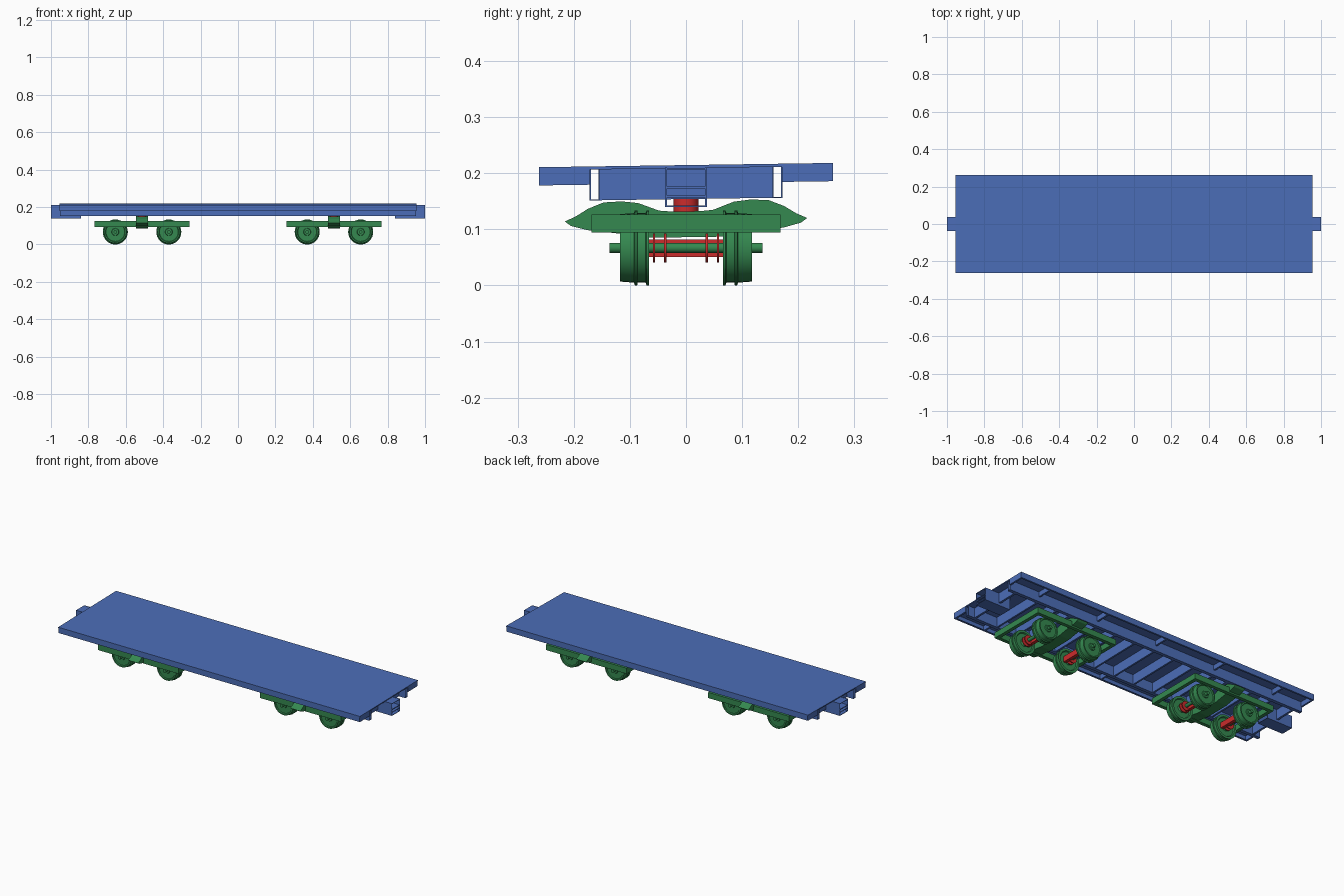
import bpy, bmesh, math
from mathutils import Matrix

if "Cube" in bpy.data.objects:
    bpy.data.objects.remove(bpy.data.objects["Cube"])

TILT = 0.0145  # body leans slightly across its width


def material(name, rgb):
    m = bpy.data.materials.new(name)
    m.diffuse_color = (*rgb, 1)
    m.use_nodes = True
    m.node_tree.nodes["Principled BSDF"].inputs["Base Color"].default_value = m.diffuse_color
    return m


BLUE = material("body_blue", (0.072, 0.155, 0.48))
GREEN = material("bogie_green", (0.035, 0.25, 0.08))
RED = material("brake_red", (0.60, 0.025, 0.025))


def finish(name, bm, mat, tilt=False, smooth=False):
    bmesh.ops.recalc_face_normals(bm, faces=bm.faces)
    if tilt:
        for v in bm.verts:
            v.co.z += v.co.y * TILT
    me = bpy.data.meshes.new(name)
    bm.to_mesh(me)
    bm.free()
    me.materials.append(mat)
    ob = bpy.data.objects.new(name, me)
    bpy.context.collection.objects.link(ob)
    if smooth:
        bpy.ops.object.select_all(action='DESELECT')
        ob.select_set(True)
        bpy.context.view_layer.objects.active = ob
        bpy.ops.object.shade_smooth_by_angle(angle=math.radians(35))
    return ob


def boxes(name, items, mat, tilt=False):
    """Each item is (x0, x1, y0, y1, z0, z1)."""
    bm = bmesh.new()
    for x0, x1, y0, y1, z0, z1 in items:
        mtx = Matrix.Translation(((x0 + x1) / 2, (y0 + y1) / 2, (z0 + z1) / 2)) @ \
            Matrix.Diagonal((abs(x1 - x0), abs(y1 - y0), abs(z1 - z0), 1))
        bmesh.ops.create_cube(bm, size=1, matrix=mtx)
    return finish(name, bm, mat, tilt)


def lathe(name, profile, centre, mat, axis='Y', steps=32):
    """Revolve closed (distance along axis, radius) points."""
    bm = bmesh.new()
    cx, cy, cz = centre
    rings = []
    for i in range(steps):
        a = 2 * math.pi * i / steps
        c, s = math.cos(a), math.sin(a)
        rings.append([bm.verts.new((cx + r * c, cy + d, cz + r * s) if axis == 'Y'
                                   else (cx + r * c, cy + r * s, cz + d))
                      for d, r in profile])
    n = len(profile)
    for i in range(steps):
        p, q = rings[i], rings[(i + 1) % steps]
        for j in range(n - 1):
            bm.faces.new((p[j], p[j + 1], q[j + 1], q[j]))
    bmesh.ops.remove_doubles(bm, verts=bm.verts, dist=1e-5)
    return finish(name, bm, mat, smooth=True)


def rod(name, d0, d1, r, centre, mat, axis='Y', steps=20):
    return lathe(name, [(d0, 0), (d0, r), (d1, r), (d1, 0)], centre, mat, axis, steps)


# Deck plate
boxes("deck", [(-0.955, 0.955, -0.262, 0.262, 0.209, 0.2145)], BLUE, True)

# Side edge channels, hollow main beams
for s, side in ((-1, "front"), (1, "back")):
    boxes(side + "_edge_channel", [
        (-0.953, 0.953, s * 0.259, s * 0.262, 0.182, 0.21),
        (-0.953, 0.953, s * 0.252, s * 0.262, 0.182, 0.185)], BLUE, True)
    boxes(side + "_main_beam", [
        (-0.952, 0.952, s * 0.153, s * 0.1555, 0.1535, 0.21),
        (-0.952, 0.952, s * 0.1695, s * 0.172, 0.1535, 0.21),
        (-0.952, 0.952, s * 0.153, s * 0.172, 0.1535, 0.1555)], BLUE, True)
    # Outer ribs between main beam and edge channel
    boxes(side + "_outer_ribs",
          [(x - 0.005, x + 0.005, s * 0.171, s * 0.26, 0.182, 0.21)
           for x in (-0.95, -0.76, -0.38, 0, 0.38, 0.76, 0.95)], BLUE, True)

# Cross ribs between the main beams
boxes("cross_ribs", [(i * 0.127 - 0.005, i * 0.127 + 0.005, -0.154, 0.154, 0.154, 0.21)
                     for i in range(-6, 7)], BLUE, True)

for e, end in ((-1, "left"), (1, "right")):
    # End beam and bolster plate above the bogie
    boxes(end + "_end_beam", [(e * 0.90, e * 0.912, -0.154, 0.154, 0.154, 0.21)], BLUE, True)
    boxes(end + "_pivot_plate", [(e * 0.47, e * 0.555, -0.154, 0.154, 0.156, 0.209)], BLUE, True)
    # Hollow coupler box with two slats in its mouth
    boxes(end + "_coupler_box", [
        (e * 0.84, e, -0.037, -0.034, 0.14, 0.21),
        (e * 0.84, e, 0.034, 0.037, 0.14, 0.21),
        (e * 0.84, e, -0.037, 0.037, 0.14, 0.1425),
        (e * 0.84, e, -0.037, 0.037, 0.2065, 0.209),
        (e * 0.93, e * 0.999, -0.035, 0.035, 0.157, 0.16),
        (e * 0.93, e * 0.999, -0.035, 0.035, 0.173, 0.176)], BLUE)

# Bolster outline across the bogie (y, z), one half, mirrored below
TOP = [(0.216, 0.117), (0.196, 0.126), (0.175, 0.139), (0.147, 0.150),
       (0.115, 0.1515), (0.085, 0.148), (0.048, 0.134), (0.025, 0.132)]
BOTTOM = [(0.07, 0.086), (0.11, 0.093), (0.175, 0.101), (0.205, 0.109)]
half = BOTTOM + TOP
outline = half + [(-y, z) for y, z in reversed(half)]

# Wheel section (offset outward, radius) with two thin flanges
WHEEL = [(0.066, 0), (0.066, 0.018), (0.072, 0.022), (0.072, 0.05), (0.066, 0.054),
         (0.066, 0.067), (0.070, 0.067), (0.072, 0.062), (0.086, 0.062), (0.087, 0.067),
         (0.091, 0.067), (0.093, 0.062), (0.118, 0.060), (0.118, 0.053), (0.113, 0.05),
         (0.113, 0.02), (0.118, 0.018), (0.118, 0)]

for e, end in ((-1, "left"), (1, "right")):
    cx = e * 0.513
    # Rectangular bogie frame
    boxes(end + "_bogie_frame", [
        (cx - 0.255, cx + 0.255, s * 0.148, s * 0.168, 0.094, 0.126) for s in (-1, 1)] + [
        (cx + s * 0.235, cx + s * 0.255, -0.15, 0.15, 0.094, 0.126) for s in (-1, 1)], GREEN)
    # Shaped bolster
    bm = bmesh.new()
    f = bm.faces.new([bm.verts.new((cx - 0.032, y, z)) for y, z in outline])
    ext = bmesh.ops.extrude_face_region(bm, geom=[f])
    bmesh.ops.translate(bm, vec=(0.064, 0, 0),
                        verts=[g for g in ext["geom"] if isinstance(g, bmesh.types.BMVert)])
    finish(end + "_bolster", bm, GREEN, True)
    # Pivot pin
    rod(end + "_pivot_pin", 0.125, 0.165, 0.022, (cx, 0, 0), RED, 'Z')

    for k, pos in ((-1, "first"), (1, "second")):
        ax = cx + k * 0.143
        tag = end + "_" + pos
        rod(tag + "_axle", -0.136, 0.136, 0.009, (ax, 0, 0.067), GREEN)
        for s, side in ((-1, "front"), (1, "back")):
            lathe(tag + "_" + side + "_wheel", [(s * d, r) for d, r in WHEEL],
                  (ax, 0, 0.067), GREEN)
        # Brake beam beside the axle and thin brake discs on it
        boxes(tag + "_brake_beam", [
            (ax - k * 0.012, ax - k * 0.03, -0.073, 0.073, 0.051, 0.082)], RED)
        for y in (-0.057, -0.037, 0.037, 0.057):
            rod(tag + "_brake_disc", -0.002, 0.002, 0.026, (ax, y, 0.067), RED)
